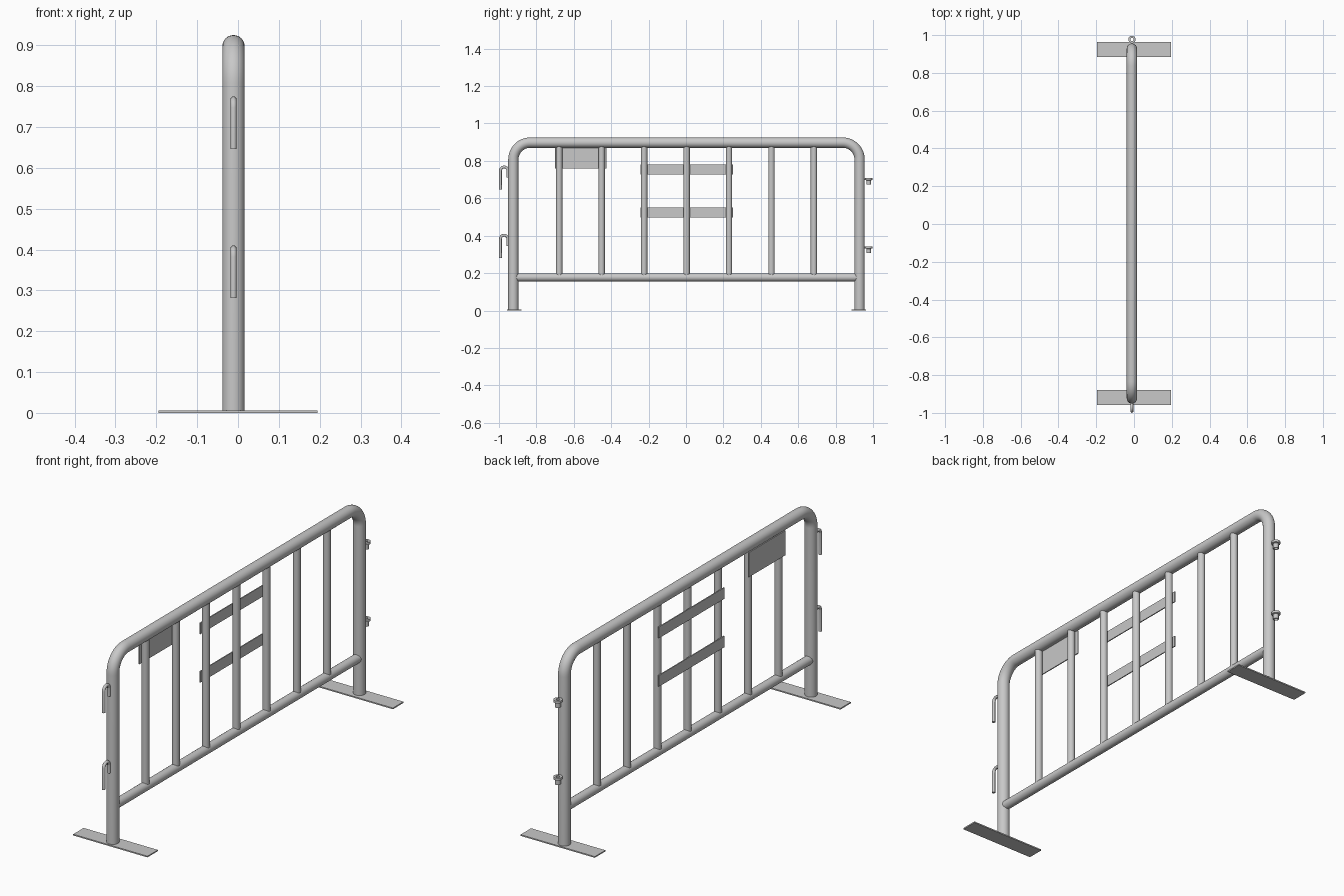
import bpy, bmesh, math
from mathutils import Vector

cube = bpy.data.objects.get("Cube")
if cube:
    bpy.data.objects.remove(cube, do_unlink=True)

steel = bpy.data.materials.new("galvanised_grey")
steel.use_nodes = True
grey = (0.58, 0.58, 0.58, 1)
steel.diffuse_color = grey
steel.node_tree.nodes["Principled BSDF"].inputs["Base Color"].default_value = grey

CX = -0.011  # plane of the frame


def finish(name, bm, smooth=True):
    bmesh.ops.recalc_face_normals(bm, faces=bm.faces)
    mesh = bpy.data.meshes.new(name)
    bm.to_mesh(mesh)
    bm.free()
    mesh.materials.append(steel)
    obj = bpy.data.objects.new(name, mesh)
    bpy.context.collection.objects.link(obj)
    if smooth:
        bpy.ops.object.select_all(action='DESELECT')
        obj.select_set(True)
        bpy.context.view_layer.objects.active = obj
        bpy.ops.object.shade_smooth_by_angle(angle=math.radians(40))
    return obj


def arc(cy, cz, r, start, end, steps):
    """Points of an arc in the frame plane, angles in degrees."""
    angles = [math.radians(start + (end - start) * i / steps) for i in range(steps + 1)]
    return [(cy + r * math.cos(a), cz + r * math.sin(a)) for a in angles]


def tube(name, path, r, sides=24):
    """Sweep a circle along a path of (y, z) points."""
    bm = bmesh.new()
    pts = [Vector((CX, y, z)) for y, z in path]
    side = Vector((1, 0, 0))
    rings = []
    for i, p in enumerate(pts):
        along = (pts[min(i + 1, len(pts) - 1)] - pts[max(i - 1, 0)]).normalized()
        normal = along.cross(side)
        rings.append([bm.verts.new(p + r * (side * math.cos(a) + normal * math.sin(a)))
                      for a in (math.tau * k / sides for k in range(sides))])
    for a, b in zip(rings, rings[1:]):
        for k in range(sides):
            n = (k + 1) % sides
            bm.faces.new((a[k], a[n], b[n], b[k]))
    bm.faces.new(rings[0])
    bm.faces.new(rings[-1])
    return finish(name, bm)


def box(name, x, y, z):
    bm = bmesh.new()
    bmesh.ops.create_cube(bm, size=1)
    for v in bm.verts:
        v.co = [lo + (c + 0.5) * (hi - lo) for c, (lo, hi) in zip(v.co, (x, y, z))]
    return finish(name, bm, smooth=False)


def lathe(name, profile, cy, cz, sides=20):
    """Spin a closed (radius, height) profile round a vertical axis."""
    bm = bmesh.new()
    rings = [[bm.verts.new((CX + r * math.cos(a), cy + r * math.sin(a), cz + h))
              for a in (math.tau * k / sides for k in range(sides))]
             for r, h in profile]
    for i, a in enumerate(rings):
        b = rings[(i + 1) % len(rings)]
        for k in range(sides):
            n = (k + 1) % sides
            bm.faces.new((a[k], a[n], b[n], b[k]))
    return finish(name, bm)


# Bent outer frame: two legs joined by the top rail
FRONT, BACK, TOP, BEND = -0.923, 0.928, 0.8975, 0.09
frame = [(FRONT, 0.004)]
frame += arc(FRONT + BEND, TOP - BEND, BEND, 180, 90, 12)
frame += arc(BACK - BEND, TOP - BEND, BEND, 90, 0, 12)
frame += [(BACK, 0.004)]
tube("outer_frame", frame, 0.0275, 32)

# Lower rail and upright bars
tube("lower_rail", [(FRONT + 0.015, 0.177), (BACK - 0.015, 0.177)], 0.0215)
for i in range(7):
    y = 0.003 + (i - 3) * 0.227
    tube(f"upright_bar_{i + 1}", [(y, 0.18), (y, TOP - 0.01)], 0.0172, 20)

# Flat feet
box("front_foot", (-0.195, 0.195), (-0.958, -0.88), (0, 0.006))
box("back_foot", (-0.195, 0.195), (0.884, 0.963), (0, 0.006))

# Sign plate and two slats fixed to the right side of the bars
PLATE_X = (-0.033, -0.028)
box("sign_plate", PLATE_X, (-0.70, -0.425), (0.759, 0.876))
box("upper_slat", PLATE_X, (-0.243, 0.25), (0.727, 0.78))
box("lower_slat", PLATE_X, (-0.243, 0.25), (0.497, 0.55))

# Coupling hooks at the front, sockets at the back
for label, hook_z, socket_z in (("upper", 0.775, 0.709), ("lower", 0.41, 0.343)):
    bend = 0.02
    top = hook_z - 0.0075 - bend
    hook = [(-0.952, hook_z - 0.065)]
    hook += arc(-0.972, top, bend, 0, 180, 10)
    hook += [(-0.992, hook_z - 0.129)]
    tube(f"{label}_hook", hook, 0.0076, 12)
    lathe(f"{label}_socket",
          [(0.0085, 0), (0.0195, 0), (0.0195, -0.011), (0.0125, -0.013),
           (0.0125, -0.036), (0.0085, -0.036)], 0.977, socket_z)
    # short weld tab from the leg to the socket
    box(f"{label}_socket_tab", (CX - 0.006, CX + 0.006), (0.945, 0.966),
        (socket_z - 0.011, socket_z - 0.002))
